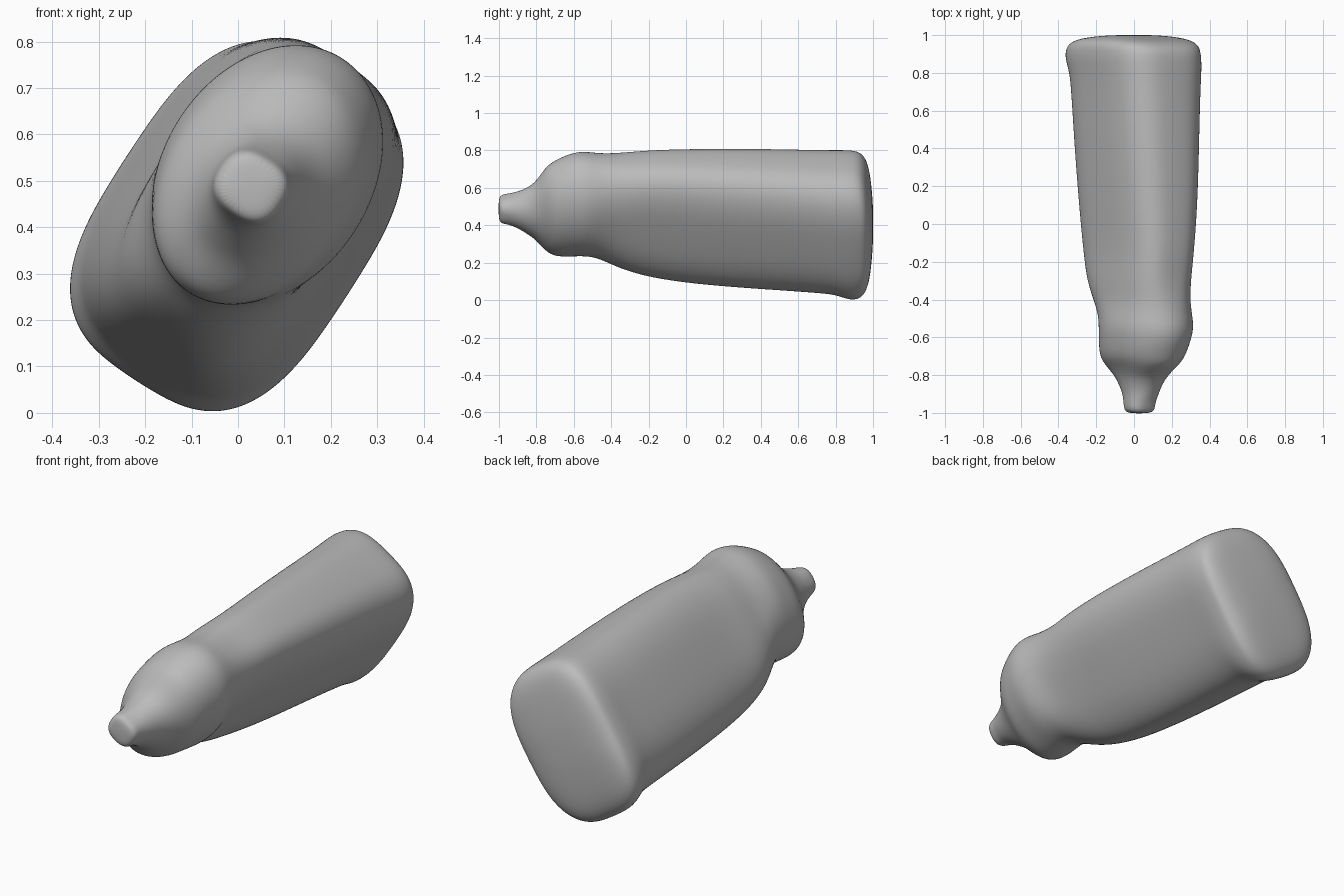
import bpy, bmesh, math

if "Cube" in bpy.data.objects:
    bpy.data.objects.remove(bpy.data.objects["Cube"], do_unlink=True)

TILT = math.radians(33)      # the bottle lies rolled about its long axis
S, C = math.sin(TILT), math.cos(TILT)
SEGMENTS = 40

# y, x min, x max, z min, z max, squareness (2 = ellipse)
SECTIONS = [
    # spout
    (-1.003, -.03, .085, .43, .545, 2.6),
    (-.985, -.052, .11, .408, .565, 2.6),
    (-.95, -.055, .112, .405, .57, 2.3),
    (-.90, -.06, .13, .385, .58, 2),
    (-.85, -.08, .15, .355, .60, 2),
    (-.80, -.105, .18, .32, .635, 2),
    # shoulder
    (-.75, -.15, .235, .26, .715, 2),
    (-.70, -.183, .272, .232, .748, 2),
    (-.62, -.187, .30, .232, .785, 2),
    (-.55, -.187, .318, .235, .797, 2),
    (-.48, -.19, .308, .228, .787, 2.1),
    (-.40, -.215, .298, .19, .785, 2.4),
    # body
    (-.30, -.25, .302, .15, .793, 2.8),
    (-.15, -.268, .318, .112, .805, 3),
    (.10, -.292, .337, .08, .81, 3),
    (.40, -.315, .345, .058, .81, 3),
    (.70, -.333, .352, .038, .803, 3),
    # base rim and bulged bottom
    (.80, -.342, .358, .028, .803, 3),
    (.87, -.364, .358, .0, .803, 3),
    (.92, -.364, .352, .002, .797, 3),
    (.955, -.345, .335, .03, .77, 3),
    (.978, -.30, .285, .09, .71, 3),
    (.992, -.22, .21, .19, .61, 2.8),
    (1.001, -.10, .10, .32, .49, 2.4),
]


def ring(y, x0, x1, z0, z1, n):
    """Tilted superellipse that just fills the given bounds."""
    hx, hz, cx, cz = (x1 - x0) / 2, (z1 - z0) / 2, (x0 + x1) / 2, (z0 + z1) / 2
    m = n / (n - 1)
    sm, cm = S ** m, C ** m
    det = cm * cm - sm * sm
    a = ((cm * hz ** m - sm * hx ** m) / det) ** (1 / m)
    b = (max(cm * hx ** m - sm * hz ** m, 1e-5) / det) ** (1 / m)
    points = []
    for i in range(SEGMENTS):
        t = 2 * math.pi * i / SEGMENTS
        u = a * math.copysign(abs(math.cos(t)) ** (2 / n), math.cos(t))
        v = b * math.copysign(abs(math.sin(t)) ** (2 / n), math.sin(t))
        points.append((cx + u * S + v * C, y, cz + u * C - v * S))
    return points


# Loft the sections into one closed skin
bm = bmesh.new()
rings = [[bm.verts.new(p) for p in ring(*s)] for s in SECTIONS]
for r0, r1 in zip(rings, rings[1:]):
    for i in range(SEGMENTS):
        j = (i + 1) % SEGMENTS
        bm.faces.new((r0[i], r0[j], r1[j], r1[i]))
bm.faces.new(rings[0])
bm.faces.new(rings[-1])
bmesh.ops.recalc_face_normals(bm, faces=bm.faces)
mesh = bpy.data.meshes.new("bottle")
bm.to_mesh(mesh)
bm.free()

bottle = bpy.data.objects.new("bottle", mesh)
bpy.context.collection.objects.link(bottle)
mesh.shade_smooth()
smooth = bottle.modifiers.new("smooth", "SUBSURF")
smooth.levels = smooth.render_levels = 2

# Plain grey plastic
grey = bpy.data.materials.new("grey plastic")
grey.use_nodes = True
color = (.5, .5, .5, 1)
grey.diffuse_color = color
grey.node_tree.nodes["Principled BSDF"].inputs["Base Color"].default_value = color
mesh.materials.append(grey)
